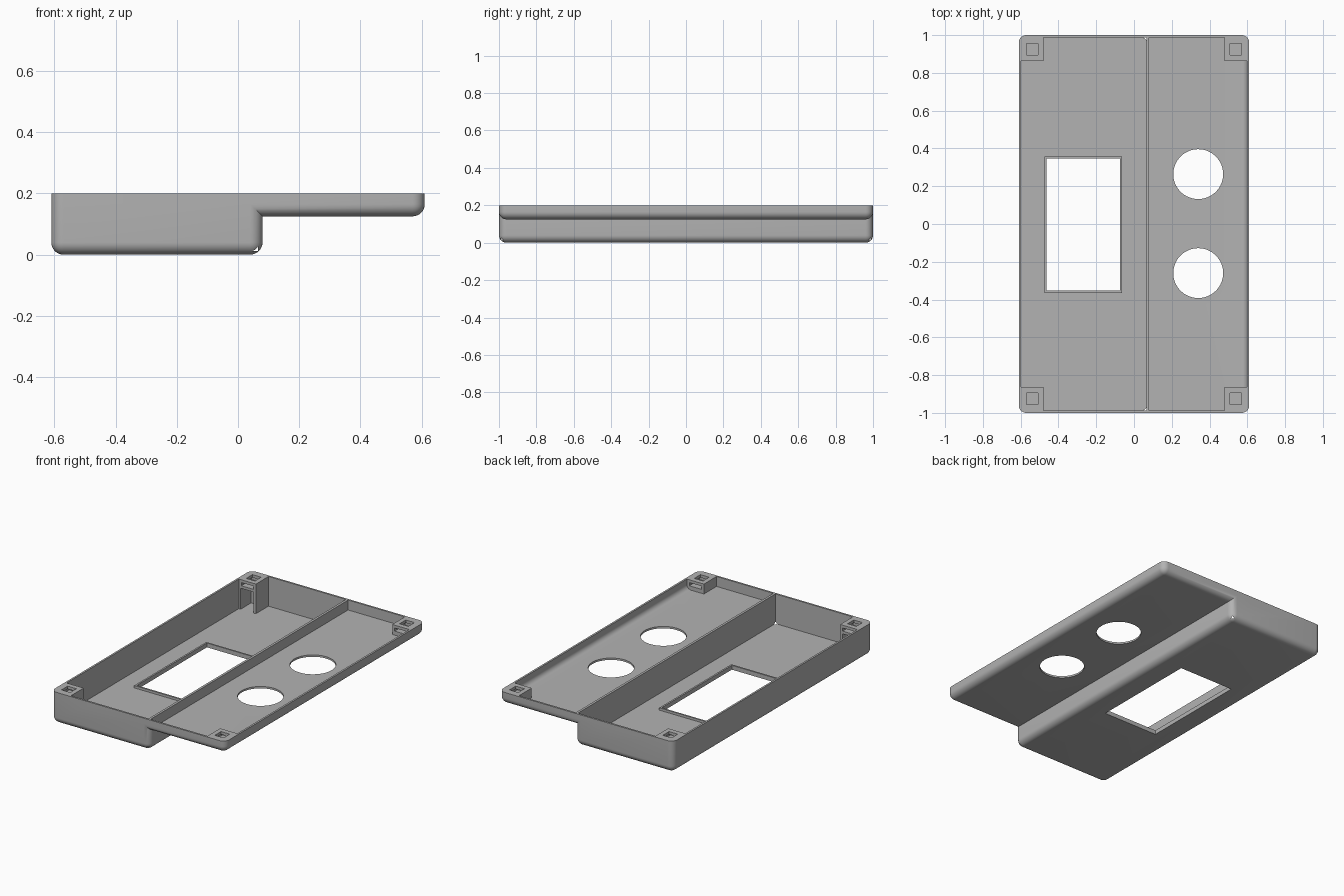
import bpy
import bmesh
from math import radians

if "Cube" in bpy.data.objects:
    bpy.data.objects.remove(bpy.data.objects["Cube"], do_unlink=True)

grey = bpy.data.materials.new("plain grey")
grey.use_nodes = True
colour = (0.45, 0.45, 0.45, 1)
grey.diffuse_color = colour
grey.node_tree.nodes["Principled BSDF"].inputs["Base Color"].default_value = colour

RIM, WALL, RADIUS = 0.2, 0.012, 0.04
INNER_Y = 1 - WALL
SHELF = 0.125
helpers = []


def finish(name, bm):
    mesh = bpy.data.meshes.new(name)
    bm.to_mesh(mesh)
    bm.free()
    mesh.materials.append(grey)
    ob = bpy.data.objects.new(name, mesh)
    bpy.context.collection.objects.link(ob)
    return ob


def box(name, x, y, z, radius=0, rounded=None):
    """Box between ranges; edges passing the rule are rounded."""
    bm = bmesh.new()
    bmesh.ops.create_cube(bm, size=1)
    for v in bm.verts:
        v.co = [r[0] if c < 0 else r[1] for c, r in zip(v.co, (x, y, z))]
    if radius:
        edges = [e for e in bm.edges if rounded(e)]
        bmesh.ops.bevel(bm, geom=edges, offset=radius, segments=8,
                        profile=0.5, affect='EDGES')
    return finish(name, bm)


def cylinder(name, x, y, z, radius):
    bm = bmesh.new()
    bmesh.ops.create_cone(bm, cap_ends=True, segments=64, radius1=radius,
                          radius2=radius, depth=0.1)
    bmesh.ops.translate(bm, verts=bm.verts, vec=(x, y, z))
    return finish(name, bm)


def combine(target, tool, operation='DIFFERENCE'):
    mod = target.modifiers.new(operation.title(), 'BOOLEAN')
    mod.operation, mod.solver, mod.object = operation, 'EXACT', tool
    bpy.context.view_layer.objects.active = target
    bpy.ops.object.modifier_apply(modifier=mod.name)
    tool.hide_render = True
    helpers.append(tool)


def below_rim(edge):
    return min(v.co.z for v in edge.verts) < RIM - 0.001


def right_floor_edge(edge):
    return all(v.co.x > 0.5 and v.co.z < 0.15 for v in edge.verts)


# Stepped outer body with rounded lower and vertical edges
case = box("case", (-0.61, 0.08), (-1, 1), (0, RIM), RADIUS, below_rim)
shelf = box("shelf", (-0.4, 0.61), (-1, 1), (SHELF, RIM), RADIUS, below_rim)
combine(case, shelf, 'UNION')

# Cavity volumes, with a full-height divider left between them
TOP = RIM + 0.1
deep = box("deep_cavity", (-0.598, 0.065), (-INNER_Y, INNER_Y), (WALL, TOP))
shallow = box("shallow_cavity", (0.08, 0.598), (-INNER_Y, INNER_Y),
              (SHELF + WALL, TOP), 0.03, right_floor_edge)

# Raised window lip stays solid
lip = box("window_lip", (-0.473, -0.063), (-0.364, 0.358), (0, 0.027))
combine(deep, lip)


def span(side, a, b):
    return tuple(sorted((side * a, side * b)))


# Corner screw posts stay solid
for side in (-1, 1):
    cavity = deep if side < 0 else shallow
    for end in (-1, 1):
        post = box("corner_post", span(side, 0.478, 0.65),
                   span(end, 0.862, 1.05), (-0.05, RIM))
        combine(cavity, post)

combine(case, deep)
combine(case, shallow)

# Window and two round openings
combine(case, box("window_opening", (-0.462, -0.074), (-0.353, 0.348), (-0.1, 0.1)))
for y in (-0.26, 0.264):
    combine(case, cylinder("round_opening", 0.34, y, 0.13, 0.132))

# Screw holes, nut slots and hollow post legs
for side in (-1, 1):
    for end in (-1, 1):
        hole = box("screw_hole", span(side, 0.507, 0.568),
                   span(end, 0.894, 0.956), (0.17, TOP))
        slot = box("nut_slot", span(side, 0.495, 0.58),
                   span(end, 0.84, 0.965), (0.162, 0.182))
        combine(case, hole)
        combine(case, slot)
        if side < 0:
            hollow = box("post_hollow", span(side, 0.495, 0.585),
                         span(end, 0.84, 0.968), (WALL, 0.145))
            combine(case, hollow)

for tool in helpers:
    bpy.data.objects.remove(tool, do_unlink=True)

# Smooth rounded edges, crisp corners
bpy.ops.object.select_all(action='DESELECT')
case.select_set(True)
bpy.context.view_layer.objects.active = case
bpy.ops.object.shade_smooth_by_angle(angle=radians(30))
